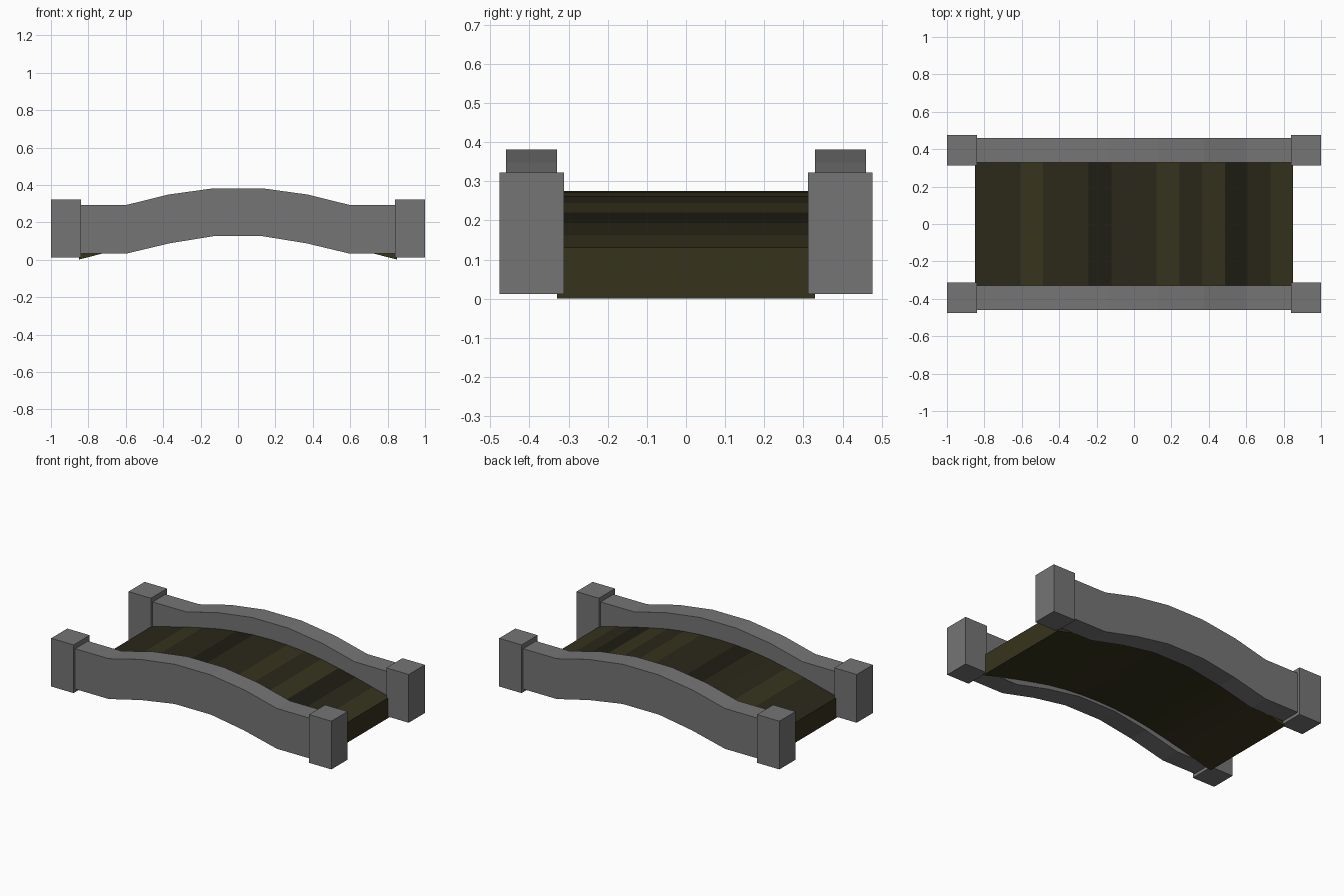
import bpy

if "Cube" in bpy.data.objects:
    bpy.data.objects.remove(bpy.data.objects["Cube"])


def make_material(name, colour):
    mat = bpy.data.materials.new(name)
    mat.diffuse_color = (*colour, 1)
    mat.use_nodes = True
    mat.node_tree.nodes["Principled BSDF"].inputs["Base Color"].default_value = mat.diffuse_color
    return mat


def make_object(name, verts, faces, materials):
    mesh = bpy.data.meshes.new(name)
    mesh.from_pydata(verts, [], faces)
    mesh.update()
    for mat in materials:
        mesh.materials.append(mat)
    obj = bpy.data.objects.new(name, mesh)
    bpy.context.collection.objects.link(obj)
    return obj


def strip(name, top, bottom, y0, y1, materials):
    """Closed solid swept along x between matching top and bottom (x, z) points."""
    verts = []
    for (xt, zt), (xb, zb) in zip(top, bottom):
        verts += [(xt, y0, zt), (xt, y1, zt), (xb, y1, zb), (xb, y0, zb)]
    faces = []
    n = len(top)
    for i in range(n - 1):
        a, b = 4 * i, 4 * i + 4
        for k in range(4):
            m = (k + 1) % 4
            faces.append((a + k, b + k, b + m, a + m))
    faces.append((0, 1, 2, 3))
    e = 4 * (n - 1)
    faces.append((e + 3, e + 2, e + 1, e))
    return make_object(name, verts, faces, materials)


def mirrored(half):
    return [(-x, z) for x, z in reversed(half) if x > 0] + half


stone = [make_material("stone", (0.178, 0.178, 0.178))]
wood = [make_material("wood_light", (0.037, 0.033, 0.012)),
        make_material("wood_mid", (0.024, 0.021, 0.010)),
        make_material("wood_dark", (0.013, 0.013, 0.007))]

# Arched side rails
rail_top = mirrored([(0.13, 0.382), (0.375, 0.348), (0.60, 0.292), (0.86, 0.292)])
rail_bottom = mirrored([(0.13, 0.126), (0.365, 0.088), (0.60, 0.032), (0.86, 0.032)])
for side, label in ((-1, "front"), (1, "back")):
    y0, y1 = sorted((side * 0.33, side * 0.46))
    strip(label + "_rail", rail_top, rail_bottom, y0, y1, stone)

# Corner posts
for side, label in ((-1, "front"), (1, "back")):
    for end, word in ((-1, "left"), (1, "right")):
        x0, x1 = sorted((end * 0.84, end * 1.0))
        y0, y1 = sorted((side * 0.312, side * 0.476))
        strip(f"{label}_{word}_post", [(x0, 0.323), (x1, 0.323)],
              [(x0, 0.012), (x1, 0.012)], y0, y1, stone)

# Curved plank deck
deck_z = [0.275, 0.272, 0.262, 0.245, 0.22, 0.193, 0.162, 0.131]
deck_top = mirrored([(0.1215 * i, z) for i, z in enumerate(deck_z)])
deck_bottom = [(x, z - 0.13) for x, z in deck_top]
deck = strip("plank_deck", deck_top, deck_bottom, -0.33, 0.33, wood)

# Wood tones vary on the walking surface only
tones = [1, 1, 0, 1, 1, 2, 1, 1, 0, 1, 0, 2, 1, 0]
for i, tone in enumerate(tones):
    deck.data.polygons[4 * i].material_index = tone
